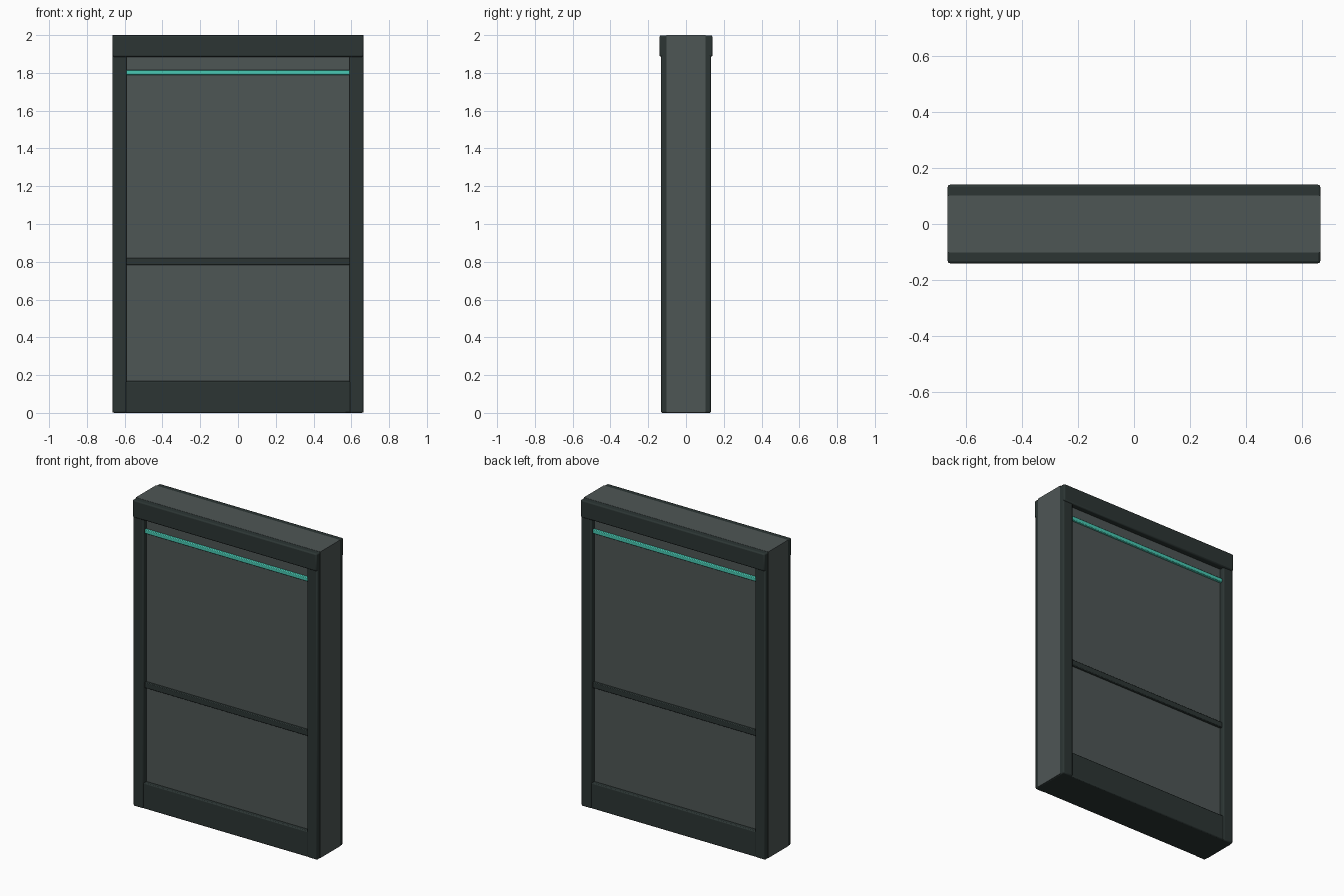
import bpy

cube = bpy.data.objects.get("Cube")
if cube:
    bpy.data.objects.remove(cube, do_unlink=True)


def material(name, rgb):
    m = bpy.data.materials.new(name)
    m.use_nodes = True
    m.diffuse_color = (*rgb, 1)
    m.node_tree.nodes["Principled BSDF"].inputs["Base Color"].default_value = (*rgb, 1)
    return m


panel_grey = material("panel_grey", (0.076, 0.093, 0.091))
frame_dark = material("frame_dark", (0.025, 0.036, 0.034))
teal = material("teal", (0.065, 0.578, 0.445))


def box(name, x, y, z, mat, bevel=0.0):
    """Box given (min, max) in x and z, and its half depth y."""
    bpy.ops.mesh.primitive_cube_add(
        size=1, location=((x[0] + x[1]) / 2, 0, (z[0] + z[1]) / 2))
    ob = bpy.context.object
    ob.name = name
    ob.scale = (x[1] - x[0], 2 * y, z[1] - z[0])
    bpy.ops.object.transform_apply(location=False, rotation=False, scale=True)
    ob.data.materials.append(mat)
    if bevel:
        mod = ob.modifiers.new("soft_edges", "BEVEL")
        mod.width = bevel
        mod.segments = 2
        bpy.ops.object.shade_smooth_by_angle()
    return ob


HALF = 0.665     # half the wall width
EDGE = 0.664     # frame sits a hair inside the core's end faces
OPENING = 0.59   # half the width between the posts

# Core slab, exposed on the ends, the top and in both bays
box("core_panel", (-HALF, HALF), 0.102, (0.003, 2.0), panel_grey)

# Frame, running through the core and standing proud on both faces
for side, sx in (("left", 1), ("right", -1)):
    box(side + "_post", sorted((sx * OPENING, sx * EDGE)), 0.132, (0, 1.95),
        frame_dark, 0.008)
box("header", (-EDGE, EDGE), 0.14, (1.885, 1.999), frame_dark, 0.008)
box("base_rail", (-0.65, 0.65), 0.128, (0, 0.168), frame_dark, 0.006)
box("middle_rail", (-0.6, 0.6), 0.118, (0.783, 0.82), frame_dark, 0.004)

# Accent strip under the header
box("accent_strip", (-0.6, 0.6), 0.118, (1.79, 1.816), teal, 0.004)
